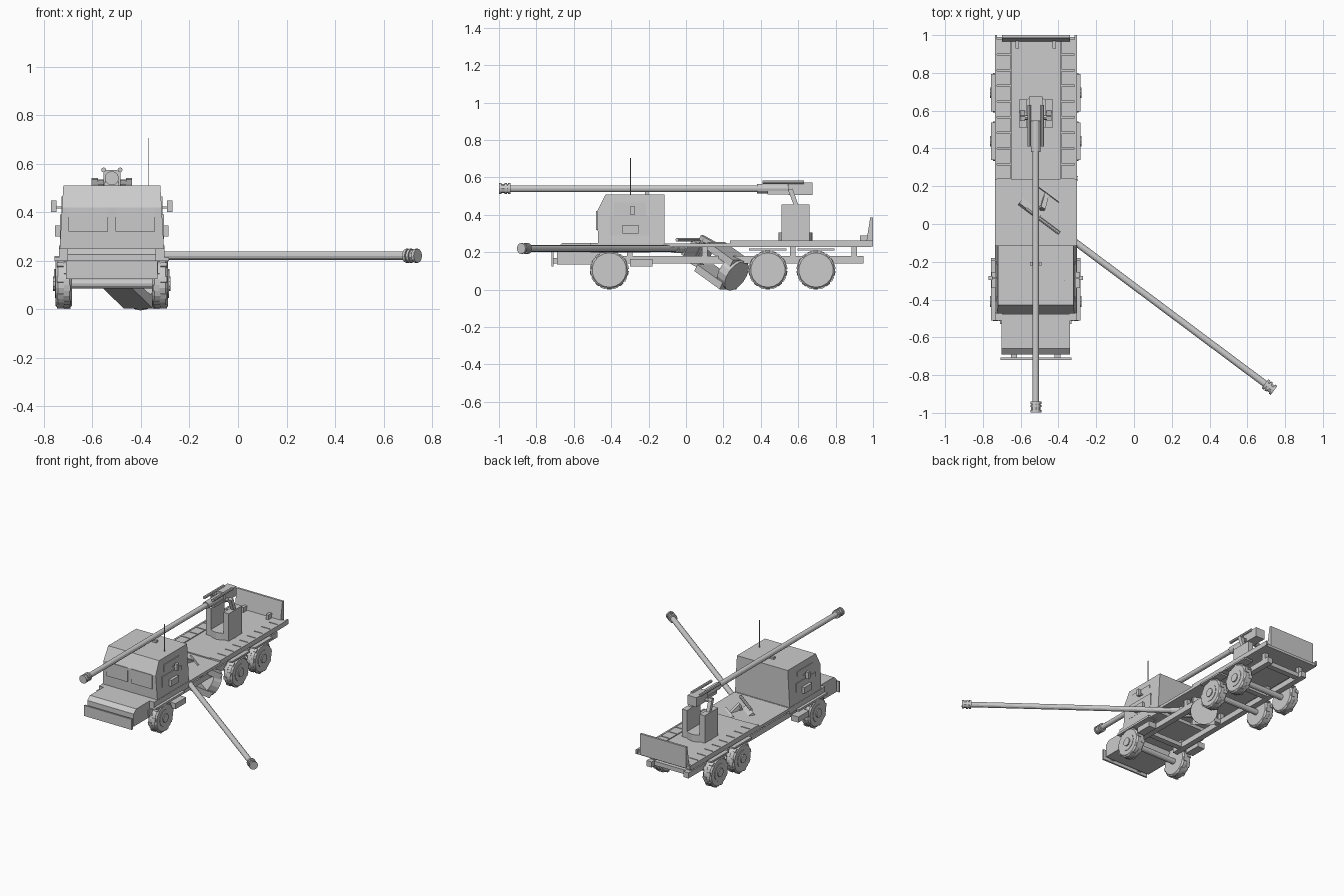
import bpy, bmesh, math
from mathutils import Vector, Matrix

if "Cube" in bpy.data.objects:
    bpy.data.objects.remove(bpy.data.objects["Cube"])

grey = bpy.data.materials.new("light_grey")
grey.use_nodes = True
colour = (0.6, 0.6, 0.6, 1)
grey.diffuse_color = colour
grey.node_tree.nodes["Principled BSDF"].inputs["Base Color"].default_value = colour

CX = -0.52                                  # centre line of the truck
TRUCK = Matrix.Translation((CX, 0, 0))


def finish(name, bm, place):
    bmesh.ops.recalc_face_normals(bm, faces=bm.faces)
    mesh = bpy.data.meshes.new(name)
    bm.to_mesh(mesh)
    bm.free()
    mesh.materials.append(grey)
    obj = bpy.data.objects.new(name, mesh)
    obj.matrix_world = place
    bpy.context.collection.objects.link(obj)
    return obj


def box(name, x, y, z, place=TRUCK):
    bm = bmesh.new()
    bmesh.ops.create_cube(bm, size=1)
    for v in bm.verts:
        v.co = [(a + b) / 2 + c * (b - a) for c, (a, b) in zip(v.co, (x, y, z))]
    return finish(name, bm, place)


def pair(name, x, y, z, place=TRUCK):
    box(name + "_left", x, y, z, place)
    box(name + "_right", (-x[1], -x[0]), y, z, place)


def tube(name, start, end, radius, place=TRUCK, sides=12):
    a, b = Vector(start), Vector(end)
    bm = bmesh.new()
    bmesh.ops.create_cone(bm, cap_ends=True, segments=sides, radius1=radius,
                          radius2=radius, depth=(b - a).length)
    turn = (b - a).to_track_quat('Z', 'Y').to_matrix().to_4x4()
    bm.transform(Matrix.Translation((a + b) / 2) @ turn)
    return finish(name, bm, place)


def prism(name, profile, x, taper=None, place=TRUCK):
    """Side profile of (y, z) points stretched across x."""
    bm = bmesh.new()
    face = bm.faces.new([bm.verts.new((x[0], y, z)) for y, z in profile])
    out = bmesh.ops.extrude_face_region(bm, geom=[face])["geom"]
    for v in out:
        if isinstance(v, bmesh.types.BMVert):
            v.co.x = x[1]
    if taper:
        low, high, scale = taper
        for v in bm.verts:
            v.co.x *= 1 + (scale - 1) * max(0, (v.co.z - low) / (high - low))
    return finish(name, bm, place)


# Cab, bonnet and bumper
prism("cab", [(-.47, .25), (-.475, .42), (-.43, .51), (-.115, .51), (-.115, .25)],
      (-.215, .215), (.25, .51, .93))
box("cab_base", (-.217, .217), (-.51, -.11), (.205, .25))
prism("bonnet", [(-.69, .135), (-.69, .225), (-.66, .25), (-.46, .25), (-.46, .135)],
      (-.182, .182))
box("bumper", (-.188, .188), (-.72, -.708), (.125, .2))
pair("bumper_arm", (.1, .13), (-.71, -.66), (.14, .17))
pair("windscreen", (.015, .178), (-.48, -.472), (.32, .42))
pair("door", (.2, .214), (-.41, -.195), (.29, .39))
pair("side_window", (.19, .208), (-.385, -.215), (.375, .465))
pair("door_step_box", (.2, .234), (-.34, -.255), (.3, .345))
pair("mirror_arm", (.195, .235), (-.29, -.282), (.415, .423))
pair("mirror", (.228, .25), (-.297, -.275), (.4, .447))
box("roof_hatch", (-.03, .03), (-.22, -.2), (.505, .525))
tube("antenna", (.15, -.297, .5), (.15, -.297, .705), .002, sides=6)

# Load bed with side planks and tailgate
box("bed", (-.217, .217), (-.13, .99), (.228, .248))
box("bed_floor", (-.132, .132), (.235, .98), (.24, .256))
for i in range(9):
    y = .237 + i * .083
    pair("side_plank", (.135, .217), (y, y + .076), (.24, .26))
pair("bed_edge", (.205, .217), (.235, 1), (.232, .262))
prism("tailgate", [(.985, .25), (.965, .26), (.985, .385), (1, .385), (1, .235)],
      (-.18, .18))
pair("tailgate_bracket", (.088, .108), (.93, .975), (.25, .29))

# Chassis
pair("frame_rail", (.125, .165), (-.37, .95), (.14, .18))
for y in (-.3, .1, .57, .9):
    box("cross_member", (-.13, .13), (y - .02, y + .02), (.145, .175))
    pair("bed_support", (.13, .16), (y - .015, y + .015), (.175, .23))
pair("front_fender", (.17, .236), (-.51, -.19), (.198, .213))
pair("running_board", (.18, .238), (-.3, -.18), (.125, .165))
pair("front_step", (.15, .19), (-.53, -.48), (.15, .195))


def wheel(name, side, y):
    spot = TRUCK @ Matrix.Translation((0, y, .105))
    at = lambda r: (side * r, 0, 0)
    tire = tube(name + "_tire", at(.165), at(.232), .102, spot, 18)
    bevel = tire.modifiers.new("rounded_shoulder", 'BEVEL')
    bevel.width, bevel.segments, bevel.limit_method = .01, 1, 'ANGLE'
    tube(name + "_rim", at(.2), at(.235), .06, spot, 16)
    tube(name + "_hub", at(.2), at(.242), .03, spot, 10)
    # Tread blocks around the rolling surface
    for k in range(18):
        turn = Matrix.Rotation(k * math.tau / 18, 4, 'X')
        lug = sorted((side * (.17 if k % 2 else .2), side * (.197 if k % 2 else .227)))
        box(name + "_tread", lug, (-.012, .012), (.095, .104), spot @ turn)


for label, y in (("front", -.41), ("middle", .438), ("rear", .695)):
    tube(label + "_axle", (-.17, y, .105), (.17, y, .105), .02)
    for side, hand in ((1, "left"), (-1, "right")):
        wheel(label + "_" + hand, side, y)
    if label != "front":
        pair(label + "_fender", (.165, .236), (y - .1, y + .1), (.208, .22))


def gun(name, place):
    """Gun on its mount; origin on the barrel axis above the mount, muzzle to -y."""
    def rod(part, y0, y1, r, x=0, z=0, sides=12):
        tube(name + part, (x, y0, z), (x, y1, z), r, place, sides)
    rod("_barrel", -1.57, -.1, .018)
    rod("_sleeve", -.205, -.03, .025)
    for y in (-1.584, -1.555, -1.537):
        rod("_muzzle_ring", y, y + .013, .029)
    rod("_muzzle_core", -1.58, -1.525, .024, sides=8)
    for x in (-.034, .034):
        rod("_recoil_cylinder", -.175, .045, .01, x, .034, 8)
    box(name + "_breech", (-.035, .035), (-.04, .09), (-.033, .034), place)
    box(name + "_cradle", (-.028, .028), (-.15, .02), (-.03, -.012), place)
    # Round base, side cheeks and slanted arms
    tube(name + "_base", (0, 0, -.295), (0, 0, -.235), .09, place, 16)
    pair(name + "_cheek", (.05, .09), (-.075, .075), (-.28, -.085), place)
    prof = [(-.005, -.1), (-.04, -.005), (-.015, 0), (.02, -.1)]
    for side in (-1, 1):
        prism(name + "_arm", prof, sorted((side * .058, side * .084)), place=place)
    tube(name + "_trunnion", (-.08, -.02, -.02), (.08, -.02, -.02), .014, place, 10)


gun("main_gun", Matrix.Translation((CX, .585, .54)))

# Second gun lies rolled over beneath the bed
aim = Vector((.801, -.598, 0)).normalized()
across = Vector((-aim.y, aim.x, 0))
roll = math.radians(30)
up = across * -math.cos(roll) + Vector((0, 0, math.sin(roll)))
turned = Matrix(((-aim).cross(up), -aim, up)).transposed().to_4x4()
muzzle = Vector((.742, -.882, .22))
gun("lower_gun", Matrix.Translation(muzzle - aim * 1.585) @ turned)
